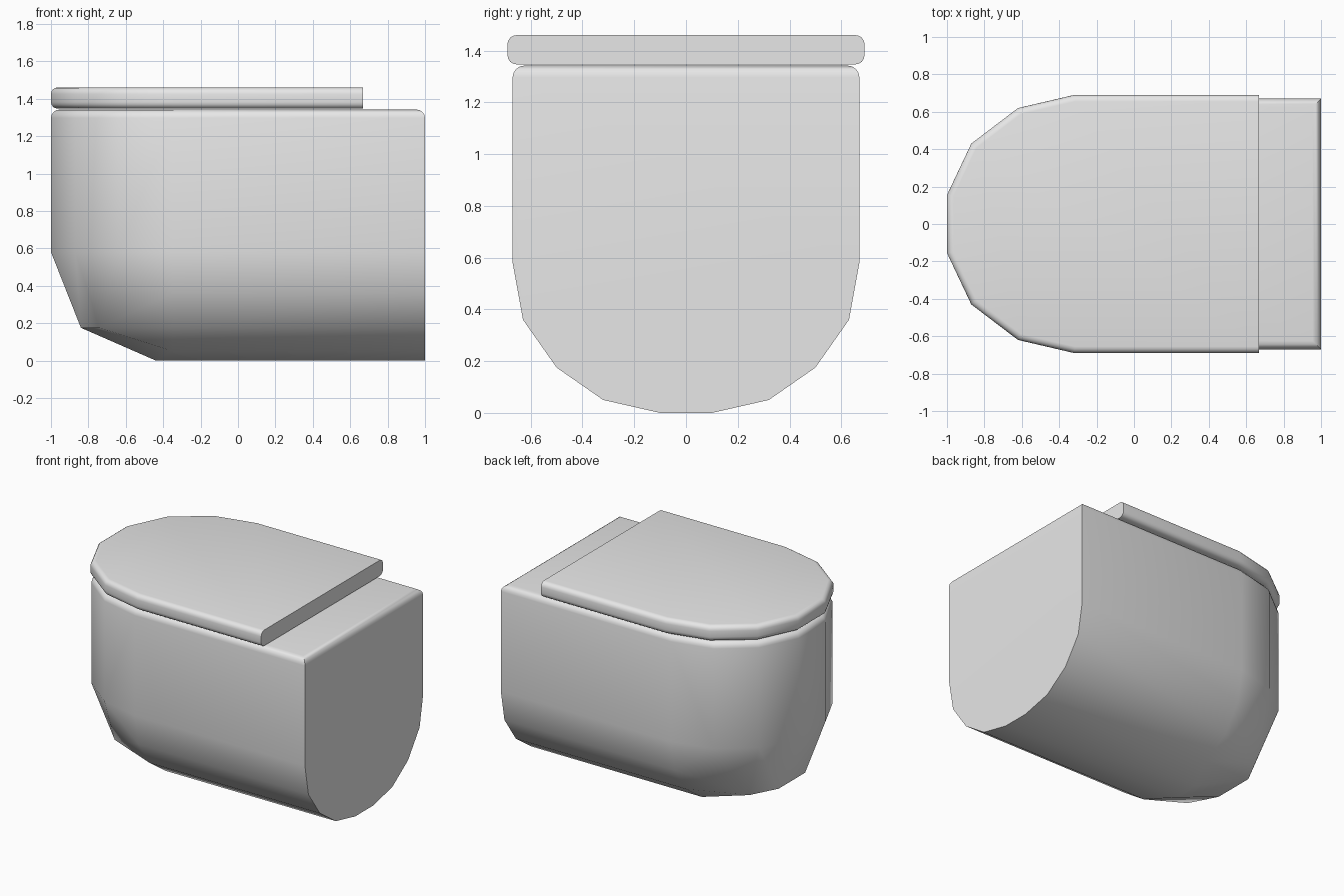
import bpy, bmesh, math

old = bpy.data.objects.get("Cube")
if old:
    bpy.data.objects.remove(old, do_unlink=True)

ceramic = bpy.data.materials.new("light grey ceramic")
ceramic.use_nodes = True
GREY = (0.8, 0.8, 0.8, 1)
ceramic.diffuse_color = GREY
ceramic.node_tree.nodes["Principled BSDF"].inputs["Base Color"].default_value = GREY


def finish(bm, name):
    """Turn a bmesh into a smooth shaded object with sharp edges kept."""
    bmesh.ops.recalc_face_normals(bm, faces=bm.faces)
    mesh = bpy.data.meshes.new(name)
    bm.to_mesh(mesh)
    bm.free()
    mesh.materials.append(ceramic)
    ob = bpy.data.objects.new(name, mesh)
    bpy.context.collection.objects.link(ob)
    bpy.ops.object.select_all(action='DESELECT')
    ob.select_set(True)
    bpy.context.view_layer.objects.active = ob
    bpy.ops.object.shade_smooth_by_angle(angle=math.radians(30))


def round_edges(bm, edges, radius, segments):
    bmesh.ops.bevel(bm, geom=edges, offset=radius, segments=segments,
                    profile=0.5, affect='EDGES', clamp_overlap=True)


# Bowl: half the U-shaped section (y, z), and half the rounded nose (x, y)
TOP, SHOULDER, LOW = 1.342, 0.58, 0.175
section = [(0.67, SHOULDER), (0.63, 0.36), (0.50, LOW), (0.32, 0.05), (0.10, 0)]
nose = [(-0.35, 0.67), (-0.64, 0.60), (-0.87, 0.42), (-1, 0.15)]

bm = bmesh.new()
sides = []
for s in (1, -1):
    def vert(x, y, z):
        return bm.verts.new((x, s * y, z))

    back = [vert(1, 0.67, TOP)] + [vert(1, y, z) for y, z in section]
    rim = [vert(x, y, TOP) for x, y in nose]
    n = [vert(x, y, SHOULDER) for x, y in nose]
    keel = [n[0]] + [vert(-0.44 if z == 0 else -0.35, y, z) for y, z in section[1:]]
    m = [vert(-0.74, 0.34, LOW), vert(-0.84, 0.15, LOW)]

    # long side wall and nose wall
    run = [rim[0]] + keel
    for i in range(len(run) - 1):
        bm.faces.new((back[i], back[i + 1], run[i + 1], run[i]))
    for i in range(3):
        bm.faces.new((rim[i], rim[i + 1], n[i + 1], n[i]))
    # faceted underside of the nose
    _, a1, a2, a3, a4 = keel
    for f in ((n[0], n[1], a1), (a1, n[1], m[0]), (n[1], n[2], m[0]),
              (a1, m[0], a2), (n[2], n[3], m[1], m[0]), (a2, m[0], a3),
              (a3, m[0], m[1]), (a3, m[1], a4)):
        bm.faces.new(f)
    sides.append((back, rim, n, m, a4))

# faces that span both sides
(lb, lr, ln, lm, lk), (rb, rr, rn, rm, rk) = sides
bm.faces.new(lb + rb[::-1])
bm.faces.new([lb[0]] + lr + rr[::-1] + [rb[0]])
bm.faces.new((lr[3], rr[3], rn[3], ln[3]))
bm.faces.new((ln[3], rn[3], rm[1], lm[1]))
bm.faces.new((lm[1], rm[1], rk, lk))
bm.faces.new((lk, rk, rb[-1], lb[-1]))
bmesh.ops.recalc_face_normals(bm, faces=bm.faces)
round_edges(bm, [e for e in bm.edges if all(v.co.z > TOP - 0.01 for v in e.verts)],
            0.045, 4)
finish(bm, "bowl")

# Lid: rounded outline, extruded, with soft rims except along the back
REAR, LID_BASE, LID_TOP = 0.667, 1.347, 1.46
half = [(REAR, 0.69), (-0.32, 0.69), (-0.62, 0.62), (-0.87, 0.43), (-1, 0.155)]
outline = half + [(x, -y) for x, y in reversed(half)]
bm = bmesh.new()
base = bm.faces.new([bm.verts.new((x, y, LID_BASE)) for x, y in outline])
ext = bmesh.ops.extrude_face_region(bm, geom=[base], use_keep_orig=True)
for v in [g for g in ext["geom"] if isinstance(g, bmesh.types.BMVert)]:
    v.co.z = LID_TOP
bmesh.ops.recalc_face_normals(bm, faces=bm.faces)
rims = [e for e in bm.edges
        if abs(e.verts[0].co.z - e.verts[1].co.z) < 0.01
        and min(v.co.x for v in e.verts) < REAR - 0.01]
round_edges(bm, rims, 0.035, 4)
finish(bm, "lid")
